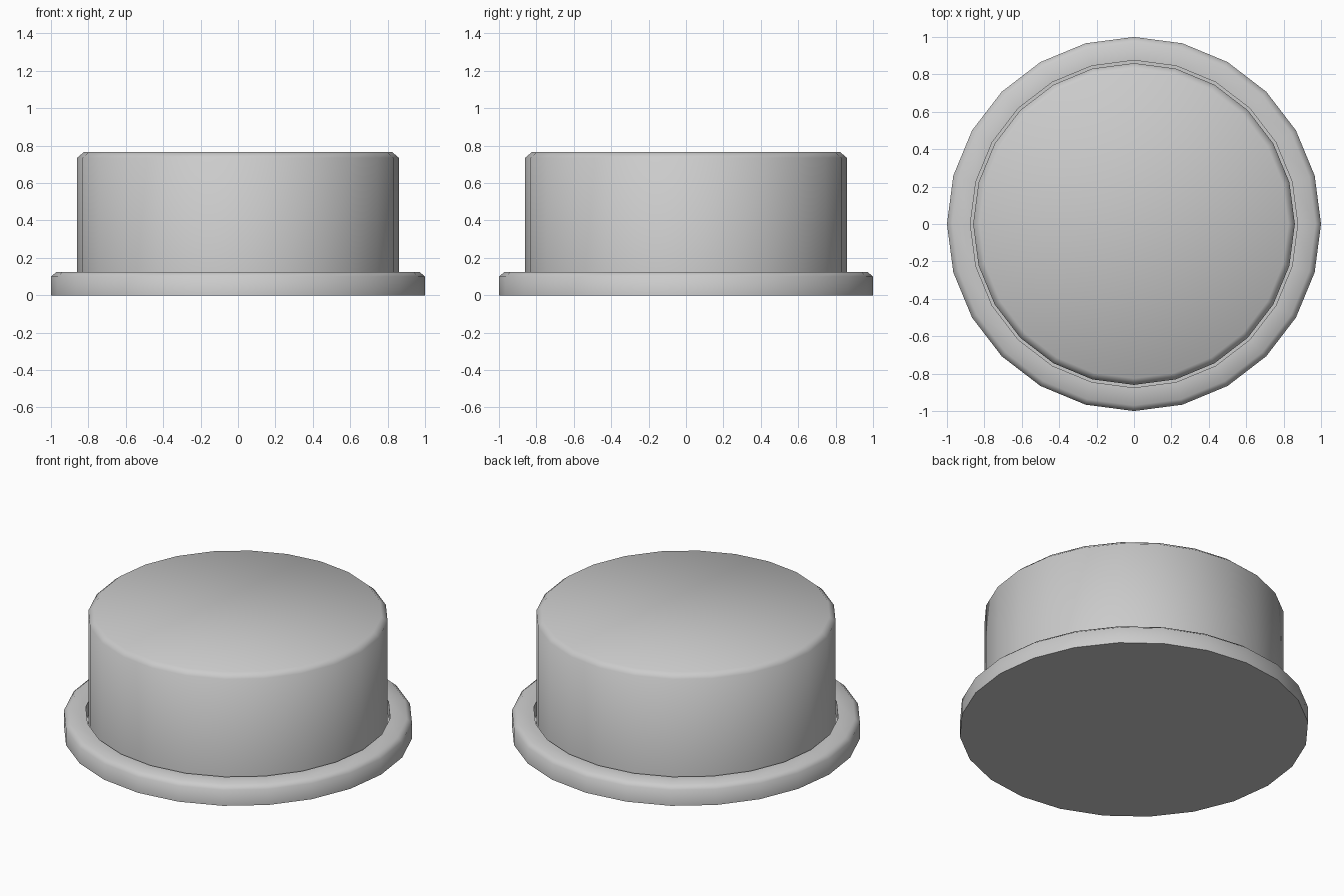
import bpy, bmesh
from math import cos, sin, tau, radians

if "Cube" in bpy.data.objects:
    bpy.data.objects.remove(bpy.data.objects["Cube"])

SIDES = 24


def lathe(name, profile):
    """Revolve (radius, z) points around z, closing both ends with flat caps."""
    bm = bmesh.new()
    rings = [[bm.verts.new((r * cos(tau * i / SIDES), r * sin(tau * i / SIDES), z))
              for i in range(SIDES)] for r, z in profile]
    for a, b in zip(rings, rings[1:]):
        for i in range(SIDES):
            j = (i + 1) % SIDES
            bm.faces.new((a[i], a[j], b[j], b[i]))
    bm.faces.new(rings[0][::-1])
    bm.faces.new(rings[-1])
    mesh = bpy.data.meshes.new(name)
    bm.to_mesh(mesh)
    bm.free()
    obj = bpy.data.objects.new(name, mesh)
    bpy.context.collection.objects.link(obj)
    bpy.ops.object.select_all(action='DESELECT')
    obj.select_set(True)
    bpy.context.view_layer.objects.active = obj
    bpy.ops.object.shade_smooth_by_angle(angle=radians(60))
    return obj


# Base flange with chamfered rim and a shallow recess for the button
lathe("base_ring", [(1.0, 0), (1.0, 0.1), (0.97, 0.125), (0.875, 0.125), (0.875, 0.04)])

# Raised button seated in the recess, chamfered top
lathe("button_cap", [(0.86, 0.04), (0.86, 0.735), (0.825, 0.765)])
